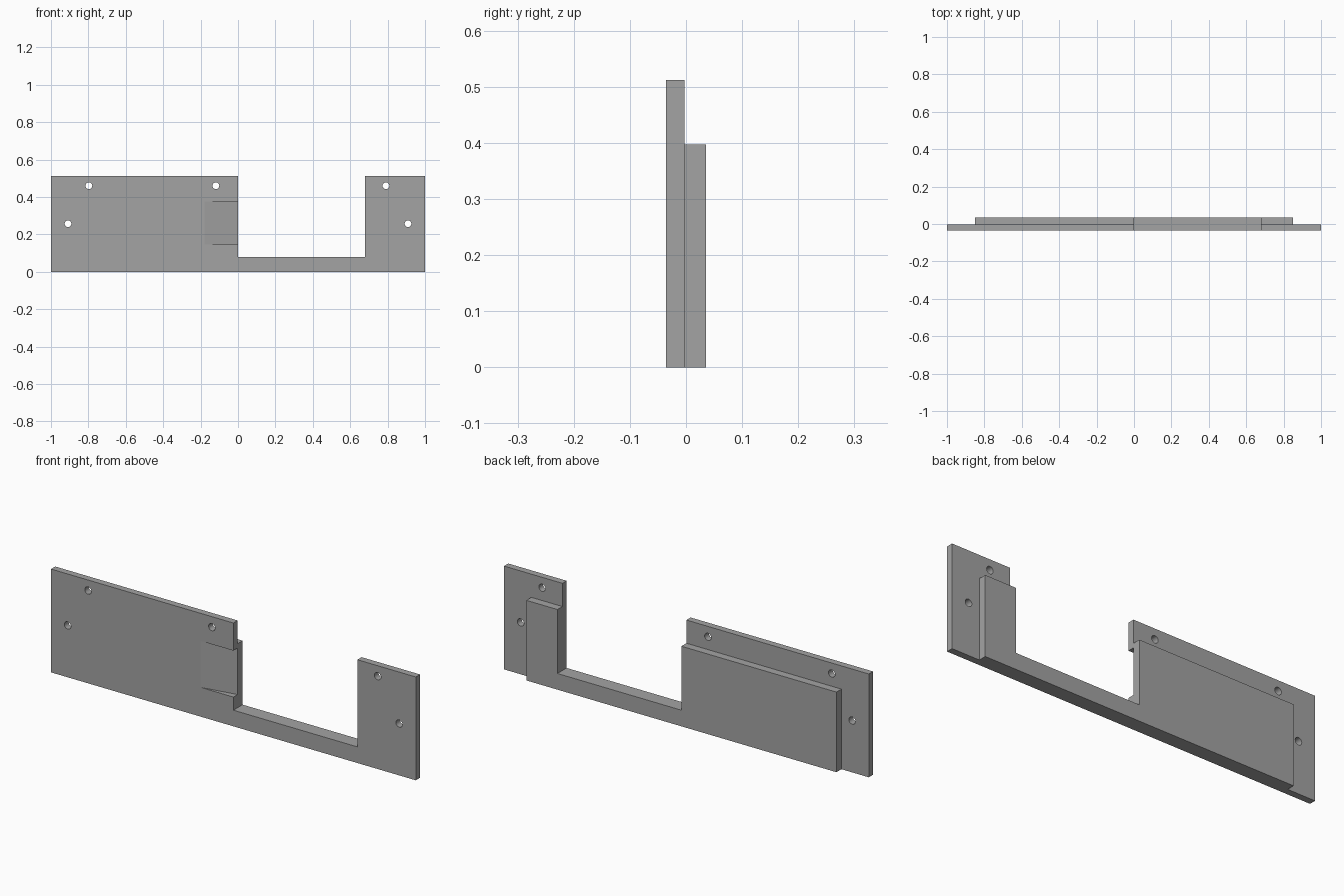
import bpy
import bmesh

if "Cube" in bpy.data.objects:
    bpy.data.objects.remove(bpy.data.objects["Cube"], do_unlink=True)

FRONT, SEAM, BACK = -0.036, -0.003, 0.036
NOTCH_LEFT, NOTCH_RIGHT, NOTCH_Z = 0.0, 0.68, 0.08

grey = bpy.data.materials.new("plain_grey")
grey.use_nodes = True
colour = (0.37, 0.37, 0.37, 1)
grey.diffuse_color = colour
grey.node_tree.nodes["Principled BSDF"].inputs["Base Color"].default_value = colour


def prism(name, points, push):
    """Extrude a closed outline of 3D points along a vector."""
    bm = bmesh.new()
    face = bm.faces.new([bm.verts.new(p) for p in points])
    new = bmesh.ops.extrude_face_region(bm, geom=[face])["geom"]
    verts = [v for v in new if isinstance(v, bmesh.types.BMVert)]
    bmesh.ops.translate(bm, verts=verts, vec=push)
    bmesh.ops.recalc_face_normals(bm, faces=bm.faces)
    mesh = bpy.data.meshes.new(name)
    bm.to_mesh(mesh)
    bm.free()
    obj = bpy.data.objects.new(name, mesh)
    bpy.context.collection.objects.link(obj)
    mesh.materials.append(grey)
    return obj


def notched_plate(name, half_width, height, y0, y1):
    """Upright plate with a wide notch open at the top."""
    w, h = half_width, height
    outline = [(-w, 0), (w, 0), (w, h), (NOTCH_RIGHT, h), (NOTCH_RIGHT, NOTCH_Z),
               (NOTCH_LEFT, NOTCH_Z), (NOTCH_LEFT, h), (-w, h)]
    return prism(name, [(x, y0, z) for x, z in outline], (0, y1 - y0, 0))


def cut(target, cutter):
    """Subtract the cutter, apply the result and delete the cutter."""
    cutter.hide_render = True
    mod = target.modifiers.new("cut", "BOOLEAN")
    mod.operation = "DIFFERENCE"
    mod.solver = "EXACT"
    mod.object = cutter
    bpy.context.view_layer.objects.active = target
    bpy.ops.object.modifier_apply(modifier=mod.name)
    bpy.data.objects.remove(cutter, do_unlink=True)


# Two stacked plates sharing the notch
front_plate = notched_plate("front_plate", 1.0, 0.512, FRONT, SEAM)
back_plate = notched_plate("back_plate", 0.85, 0.397, SEAM, BACK)

# Sloped recess running into the left side of the notch
slope = (SEAM - FRONT) / 0.18
e = 0.02
recess = [(-0.18 - e, FRONT - e * slope), (e, SEAM + e * slope),
          (e, FRONT - e), (-0.18 - e, FRONT - e)]
cut(front_plate, prism("recess_cutter", [(x, y, 0.145) for x, y in recess], (0, 0, 0.23)))

# Screw holes
for x, z in [(-0.797, 0.46), (-0.118, 0.46), (0.791, 0.46), (-0.909, 0.257), (0.909, 0.257)]:
    bpy.ops.mesh.primitive_cylinder_add(vertices=32, radius=0.018, depth=0.2,
                                        location=(x, 0, z), rotation=(1.5707963, 0, 0))
    drill = bpy.context.object
    drill.data.materials.append(grey)
    cut(front_plate, drill)

# Smooth hole walls, crisp plate edges
bpy.ops.object.select_all(action="DESELECT")
front_plate.select_set(True)
bpy.context.view_layer.objects.active = front_plate
bpy.ops.object.shade_smooth_by_angle(angle=0.16)
front_plate.select_set(False)
